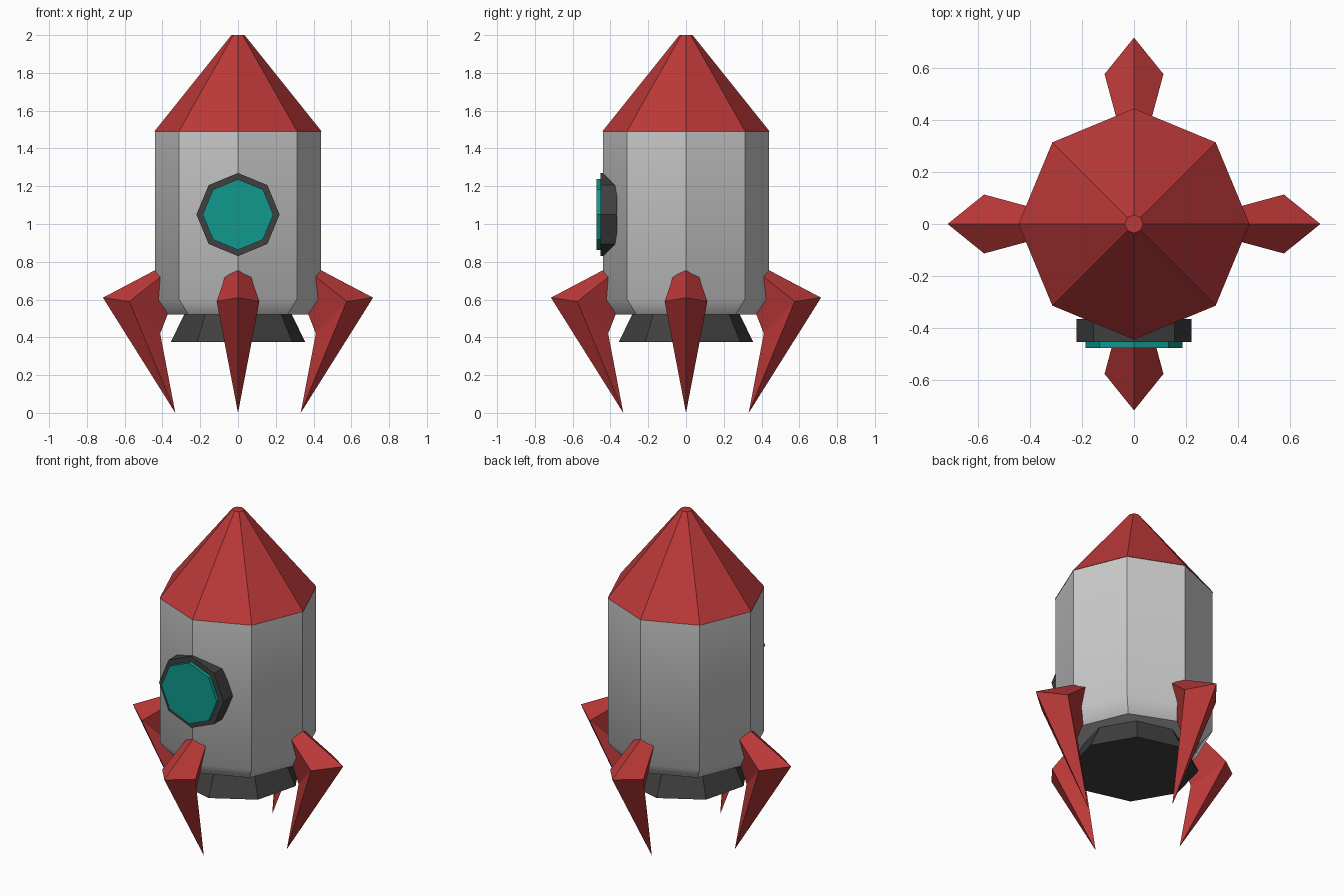
import bpy, math
from mathutils import Matrix, Vector

if "Cube" in bpy.data.objects:
    bpy.data.objects.remove(bpy.data.objects["Cube"])


def material(name, r, g, b):
    m = bpy.data.materials.new(name)
    m.diffuse_color = (r, g, b, 1)
    m.use_nodes = True
    m.node_tree.nodes["Principled BSDF"].inputs["Base Color"].default_value = m.diffuse_color
    return m


RED = material("red", 0.5, 0.04, 0.04)
DARK = material("dark_grey", 0.05, 0.05, 0.05)
TEAL = material("teal", 0.005, 0.32, 0.27)
LIGHT = material("light_grey", 0.55, 0.55, 0.55)


def add(name, verts, faces, mat):
    me = bpy.data.meshes.new(name)
    me.from_pydata(verts, [], faces)
    me.update()
    me.materials.append(mat)
    ob = bpy.data.objects.new(name, me)
    bpy.context.collection.objects.link(ob)
    return ob


def octagon_lathe(name, profile, mat, turn=0.0, matrix=Matrix()):
    """Eight-sided solid from (radius, z) points listed bottom to top."""
    n = 8
    verts, faces = [], []
    for r, z in profile:
        for k in range(n):
            a = math.radians(turn) + k * math.tau / n
            verts.append(matrix @ Vector((r * math.cos(a), r * math.sin(a), z)))
    for i in range(len(profile) - 1):
        for k in range(n):
            j = (k + 1) % n
            faces.append((i * n + k, i * n + j, i * n + n + j, i * n + n + k))
    faces.append(tuple(reversed(range(n))))
    top = (len(profile) - 1) * n
    faces.append(tuple(range(top, top + n)))
    return add(name, verts, faces, mat)


# Hull: tucked-in lower rim blends smoothly, upright corners stay sharp
hull = octagon_lathe("hull", [(0.37, 0.52), (0.44, 0.60), (0.44, 1.49)], LIGHT)
for p in hull.data.polygons:
    p.use_smooth = True
for e in hull.data.edges:
    a, b = e.vertices
    rim = a // 8 == 1 and b // 8 == 1
    e.use_edge_sharp = not rim

# Nose cone and engine nozzle
octagon_lathe("nose_cone", [(0.443, 1.49), (0.035, 2.0)], RED)
octagon_lathe("nozzle", [(0.36, 0.375), (0.285, 0.525)], DARK, turn=8)

# Round window, facing -y
facing = Matrix.Translation((0, 0, 1.05)) @ Matrix.Rotation(math.pi / 2, 4, "X")
octagon_lathe("window_frame", [(0.22, 0.365), (0.22, 0.453)], DARK, matrix=facing)
octagon_lathe("window_glass", [(0.187, 0.44), (0.187, 0.475)], TEAL, matrix=facing)

# Legs: diamond section at the root, wider at the knee, pointed foot
leg_verts = [
    (0.36, 0, 0.797), (0.36, 0.055, 0.76), (0.33, 0, 0.63), (0.36, -0.055, 0.76),
    (0.715, 0, 0.61), (0.575, 0.113, 0.59), (0.412, 0, 0.42), (0.575, -0.113, 0.59),
    (0.332, 0, 0.0),
]
leg_faces = [(0, 1, 2, 3)]
for k in range(4):
    j = (k + 1) % 4
    leg_faces.append((k, k + 4, j + 4, j))
    leg_faces.append((k + 4, 8, j + 4))
for i, side in enumerate(("right", "back", "left", "front")):
    rot = Matrix.Rotation(i * math.pi / 2, 4, "Z")
    add(side + "_leg", [rot @ Vector(v) for v in leg_verts], leg_faces, RED)
